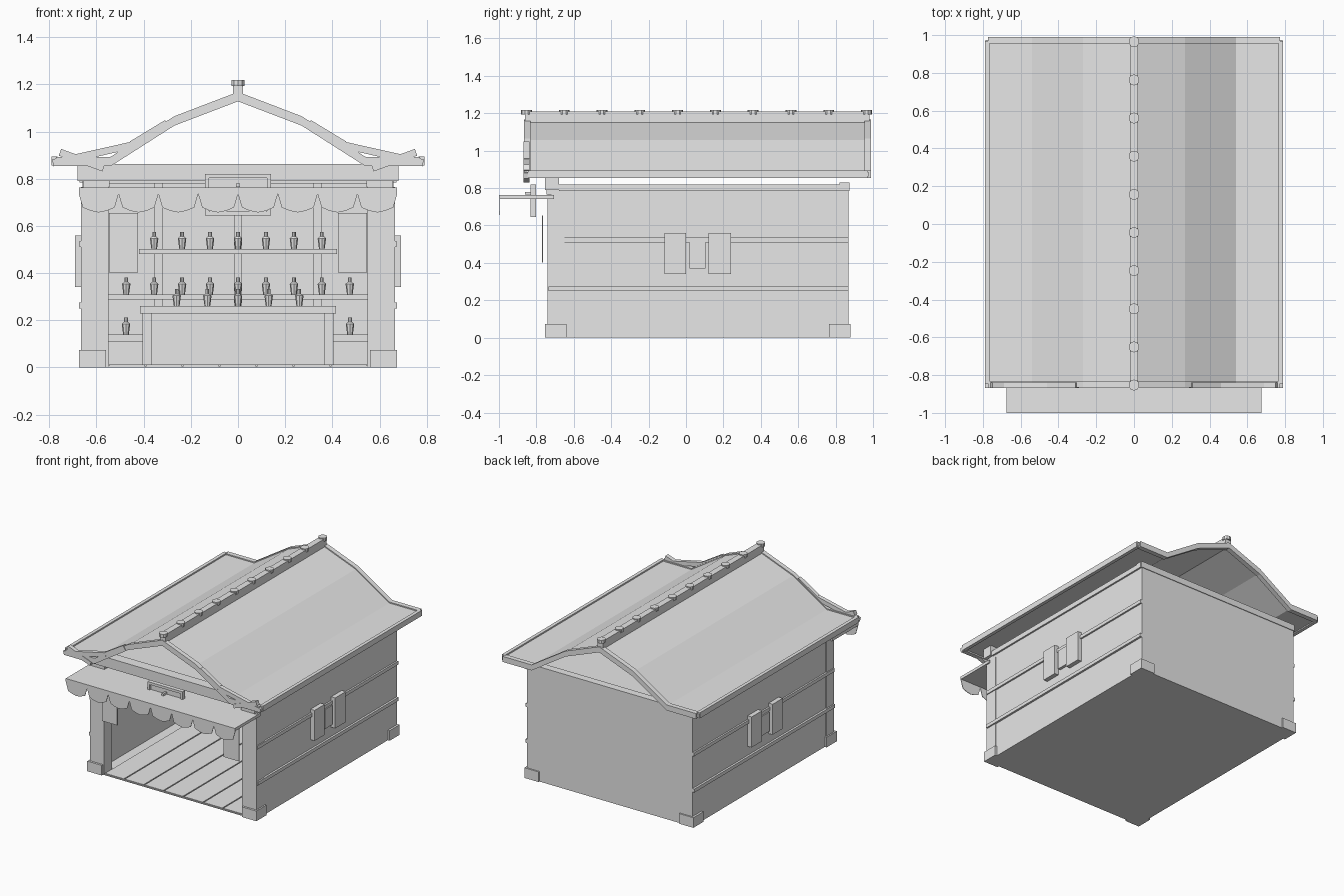
import bpy, bmesh, math
from mathutils import Matrix

if "Cube" in bpy.data.objects:
    bpy.data.objects.remove(bpy.data.objects["Cube"])

grey = bpy.data.materials.new("light_grey")
grey.diffuse_color = (0.8, 0.8, 0.8, 1)
grey.use_nodes = True
grey.node_tree.nodes["Principled BSDF"].inputs["Base Color"].default_value = grey.diffuse_color


def finish(name, bm):
    bmesh.ops.recalc_face_normals(bm, faces=bm.faces)
    me = bpy.data.meshes.new(name)
    bm.to_mesh(me)
    bm.free()
    me.materials.append(grey)
    ob = bpy.data.objects.new(name, me)
    bpy.context.collection.objects.link(ob)
    return ob


def boxes(name, specs, mirror=False):
    """Boxes given as (x0, x1, y0, y1, z0, z1), optionally copied to -x."""
    bm = bmesh.new()
    if mirror:
        specs = specs + [(-b, -a, *rest) for a, b, *rest in specs]
    for x0, x1, y0, y1, z0, z1 in specs:
        m = Matrix.Translation(((x0 + x1) / 2, (y0 + y1) / 2, (z0 + z1) / 2))
        m = m @ Matrix.Diagonal((x1 - x0, y1 - y0, z1 - z0, 1))
        bmesh.ops.create_cube(bm, size=1, matrix=m)
    return finish(name, bm)


def extrude_y(name, polys, y0, y1):
    """Polygons in x, z swept from y0 to y1."""
    bm = bmesh.new()
    for poly in polys:
        f = bm.faces.new([bm.verts.new((x, y0, z)) for x, z in poly])
        g = bmesh.ops.extrude_face_region(bm, geom=[f])["geom"]
        bmesh.ops.translate(bm, vec=(0, y1 - y0, 0),
                            verts=[v for v in g if isinstance(v, bmesh.types.BMVert)])
    return finish(name, bm)


def roof_band(x_end, top, thick):
    """Closed cross-section that follows the kinked roof line."""
    half = [(0, 1.168), (0.27, 1.065), (0.54, 0.893), (x_end, 0.893)]
    line = [(-x, z) for x, z in half[:0:-1]] + half
    return [(x, z + top) for x, z in line] + [(x, z + top - thick) for x, z in line[::-1]]


def plank(xa, za, xb, zb, w):
    """Slanted board outline around a centre line."""
    d = math.hypot(xb - xa, zb - za)
    nx, nz = -(zb - za) / d * w / 2, (xb - xa) / d * w / 2
    return [(xa + nx, za + nz), (xb + nx, zb + nz), (xb - nx, zb - nz), (xa - nx, za - nz)]


def flip(poly):
    return [(-x, z) for x, z in poly]


# Floor slab and long floor boards
boxes("floor_base", [(-0.66, 0.66, -0.74, 0.87, 0, 0.006)])
w = 1.1 / 7
boxes("floor_boards", [(-0.55 + i * w + 0.004, -0.55 + (i + 1) * w - 0.004, -0.735, 0.84, 0.004, 0.012)
                       for i in range(7)])

# Walls, posts, ceiling
boxes("side_walls", [(0.62, 0.66, -0.72, 0.87, 0, 0.79)], True)
boxes("back_wall", [(-0.66, 0.66, 0.84, 0.87, 0, 0.82)])
boxes("front_posts", [(0.55, 0.665, -0.74, -0.65, 0, 0.765)], True)
boxes("post_caps", [(0.545, 0.655, -0.745, -0.65, 0.765, 0.795)], True)
boxes("corner_feet", [(0.56, 0.675, y, y + 0.115, 0, 0.073) for y in (-0.755, 0.765)], True)
boxes("ceiling", [(-0.64, 0.64, -0.7, 0.86, 0.78, 0.79)])
boxes("front_beam", [(-0.68, 0.68, -0.755, -0.68, 0.79, 0.862)])
boxes("back_beam", [(-0.668, 0.668, 0.82, 0.875, 0.785, 0.83)])

# Side wall rails and shutters
boxes("side_rails", [(0.65, 0.675, -0.735, 0.868, 0.25, 0.275),
                     (0.65, 0.672, -0.735, 0.868, 0.51, 0.535),
                     (0.63, 0.672, -0.68, 0.868, 0.785, 0.82)], True)
boxes("side_shutters", [(0.655, 0.692, -0.115, 0, 0.34, 0.56),
                        (0.655, 0.692, 0.12, 0.24, 0.34, 0.56),
                        (0.655, 0.68, 0.02, 0.105, 0.37, 0.51)], True)

# Roof panel with raised end trims and eave rails
extrude_y("roof_panel", [roof_band(0.785, -0.008, 0.022)], -0.85, 0.975)
for name, y0, y1 in (("front_roof_trim", -0.865, -0.832), ("back_roof_trim", 0.955, 0.99)):
    extrude_y(name, [roof_band(0.772, 0, 0.04)], y0, y1)
boxes("eave_rails", [(0.765, 0.79, -0.845, 0.97, 0.855, 0.895)], True)

# Crossed gable boards at the front eaves
cross = [plank(0.30, 1.033, 0.45, 0.942, 0.036), plank(0.45, 0.942, 0.785, 0.867, 0.03),
         plank(0.57, 0.845, 0.755, 0.912, 0.03)]
extrude_y("gable_boards", cross + [flip(p) for p in cross], -0.868, -0.838)

# Ridge beam with round caps
boxes("ridge_beam", [(-0.022, 0.022, -0.86, 0.98, 1.15, 1.21)])
bm = bmesh.new()
for i in range(10):
    bmesh.ops.create_cone(bm, cap_ends=True, segments=10, radius1=0.029, radius2=0.029, depth=0.024,
                          matrix=Matrix.Translation((0, -0.853 + i * 0.202, 1.206)))
finish("ridge_caps", bm)

# Awning plate and scalloped valance
boxes("awning", [(-0.675, 0.675, -1.0, -0.705, 0.742, 0.763)])
s = 1.35 / 8
valance = []
for i in range(8):
    x = -0.675 + i * s
    valance.append([(x, 0.75), (x, 0.735), (x + 0.017, 0.678), (x + 0.05, 0.664), (x + s / 2, 0.657),
                    (x + s - 0.05, 0.664), (x + s - 0.017, 0.678), (x + s, 0.735), (x + s, 0.75)])
extrude_y("awning_valance", valance, -0.998, -0.994)

# Blank sign board with raised frame
boxes("sign_board", [(-0.13, 0.13, -0.82, -0.803, 0.655, 0.81)])
boxes("sign_frame", [(-0.14, 0.14, -0.832, -0.802, 0.645, 0.663), (-0.14, 0.14, -0.832, -0.802, 0.802, 0.82),
                     (-0.14, -0.122, -0.832, -0.802, 0.66, 0.805), (0.122, 0.14, -0.832, -0.802, 0.66, 0.805)])
boxes("sign_knob", [(-0.008, 0.008, -0.86, -0.82, 0.765, 0.78)])
boxes("hanging_cloths", [(0.425, 0.547, -0.77, -0.764, 0.403, 0.654)], True)

# Back shelving
boxes("shelves", [(-0.62, 0.62, 0.66, 0.84, 0.11, 0.14), (-0.62, 0.62, 0.66, 0.84, 0.287, 0.31),
                  (-0.42, 0.42, 0.68, 0.84, 0.48, 0.503)])
boxes("shelf_uprights", [(x - 0.018, x + 0.018, 0.8, 0.84, 0.01, 0.78) for x in (-0.335, 0, 0.335)])

# Counter
boxes("counter_top", [(-0.415, 0.415, 0.42, 0.62, 0.228, 0.26)])
boxes("counter_legs", [(0.365, 0.405, y, y + 0.035, 0.01, 0.23) for y in (0.43, 0.575)], True)
boxes("counter_front", [(-0.37, 0.37, 0.445, 0.46, 0.012, 0.085), (-0.37, 0.37, 0.45, 0.465, 0.085, 0.18),
                        (-0.37, 0.37, 0.445, 0.46, 0.18, 0.23)])

# Bottles: tapered body, shoulder, neck and cap
places = [(i * 0.1185, 0.74, 0.503) for i in range(-3, 4)]
places += [(i * 0.1185, 0.74, 0.31) for i in range(-4, 5)]
places += [(i * 0.13, 0.51, 0.26) for i in range(-2, 3)]
places += [(x, 0.74, 0.14) for x in (-0.475, 0.475)]
bm = bmesh.new()
for x, y, z in places:
    for z0, z1, r0, r1 in ((0, 0.044, 0.012, 0.018), (0.044, 0.052, 0.018, 0.009), (0.052, 0.072, 0.008, 0.008)):
        bmesh.ops.create_cone(bm, cap_ends=True, segments=8, radius1=r0, radius2=r1, depth=z1 - z0,
                              matrix=Matrix.Translation((x, y, z + (z0 + z1) / 2)))
finish("bottles", bm)
